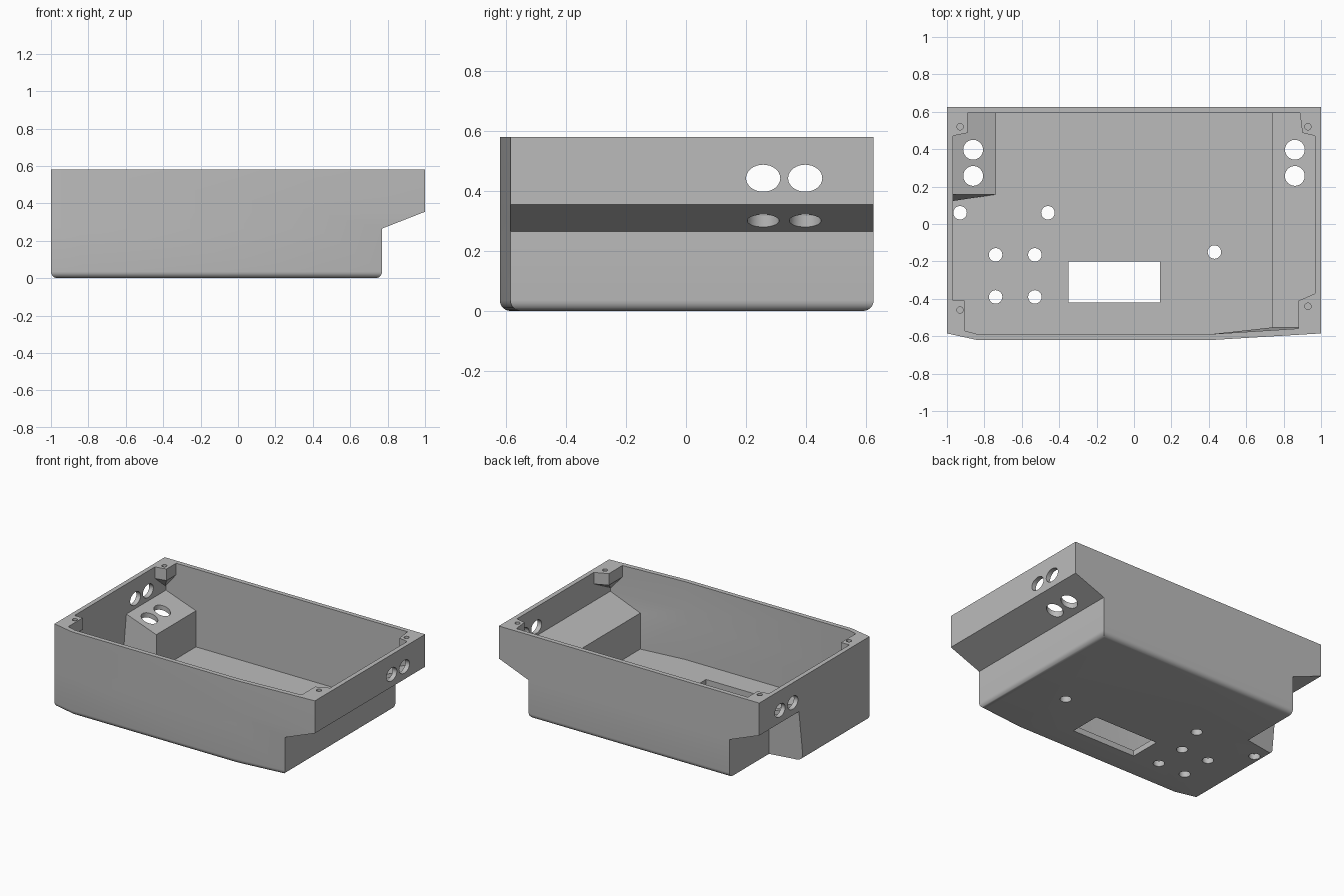
import bpy, bmesh, math
from mathutils import Matrix

cube = bpy.data.objects.get("Cube")
if cube:
    bpy.data.objects.remove(cube, do_unlink=True)

grey = bpy.data.materials.new("plain grey")
grey.use_nodes = True
COLOUR = (0.5, 0.5, 0.5, 1)
grey.diffuse_color = COLOUR
grey.node_tree.nodes["Principled BSDF"].inputs["Base Color"].default_value = COLOUR


def finish(bm, name):
    bmesh.ops.recalc_face_normals(bm, faces=bm.faces)
    mesh = bpy.data.meshes.new(name)
    bm.to_mesh(mesh)
    bm.free()
    mesh.materials.append(grey)
    obj = bpy.data.objects.new(name, mesh)
    bpy.context.collection.objects.link(obj)
    return obj


def loft(name, rings):
    """Closed solid through rings of equal point count."""
    bm = bmesh.new()
    loops = [[bm.verts.new(p) for p in ring] for ring in rings]
    n = len(loops[0])
    for a, b in zip(loops, loops[1:]):
        for i in range(n):
            j = (i + 1) % n
            bm.faces.new((a[i], a[j], b[j], b[i]))
    bm.faces.new(loops[0])
    bm.faces.new(loops[-1])
    return finish(bm, name)


def drill(name, centre, radius, depth, axis="Z", squash=1):
    bm = bmesh.new()
    turn = Matrix.Rotation(math.pi / 2, 4, "Y") if axis == "X" else Matrix()
    stretch = Matrix.Diagonal((squash, 1, 1, 1))
    bmesh.ops.create_cone(bm, cap_ends=True, segments=32, radius1=radius, radius2=radius,
                          depth=depth, matrix=Matrix.Translation(centre) @ turn @ stretch)
    return finish(bm, name)


def subtract(target, cutter):
    mod = target.modifiers.new("cut", "BOOLEAN")
    mod.operation = "DIFFERENCE"
    mod.solver = "EXACT"
    mod.object = cutter
    bpy.context.view_layer.objects.active = target
    bpy.ops.object.modifier_apply(modifier=mod.name)
    bpy.data.objects.remove(cutter, do_unlink=True)


def at(points, z):
    return [(x, y, z) for x, y in points]


def footprint(right, t=0.0):
    """Case outline with its right wall at a given x, walls moved in by t."""
    return [(-1 + t, 0.625 - t), (right - t, 0.625 - t), (right - t, -0.585 + t),
            (0.42, -0.62 + t), (-0.84, -0.62 + t), (-1 + t, -0.585 + t)]


STEP, WALL, TOP, R = 0.77, 0.032, 0.58, 0.035
LOW, HIGH = 0.265, 0.355

# Outer body: rounded bottom edge, narrow lower part, sloped overhang
rings = []
for i in range(7):
    a = math.pi / 2 * i / 6
    rings.append(at(footprint(STEP, R * (1 - math.sin(a))), R * (1 - math.cos(a))))
rings += [at(footprint(STEP), LOW), at(footprint(1), HIGH), at(footprint(1), TOP)]
body = loft("case_body", rings)

# Cavity, open at the top
cavity = loft("cavity", [at(footprint(STEP, WALL), 0.04), at(footprint(STEP, WALL), LOW + 0.025),
                         at(footprint(1, WALL), HIGH + 0.025), at(footprint(1, WALL), 0.7)])


def corner_wedge(name, grow):
    """Recess under the rear corner, with a sloped roof and a slanted end wall."""
    x, y, up = -STEP + grow, 0.19 - grow, 0.8 * grow
    far = HIGH + up + (HIGH - LOW) / (1 - STEP) * 0.1
    floor = [(-1.1, y - 0.055), (x, y), (x, 0.8), (-1.1, 0.8)]
    roof = [(-1.1, y, far), (x, y, LOW + up), (x, 0.8, LOW + up), (-1.1, 0.8, far)]
    return loft(name, [at(floor, -0.02), roof])


subtract(body, corner_wedge("recess", 0))
subtract(cavity, corner_wedge("recess_housing", WALL))

# Screw tabs in the corners, tapering into the walls below
tabs = [
    ((-1.02, 0.65), [(-1.02, 0.46), (-0.965, 0.472), (-0.89, 0.487), (-0.89, 0.65)]),
    ((1.02, 0.65), [(1.02, 0.46), (0.965, 0.472), (0.9, 0.487), (0.88, 0.65)]),
    ((-1.02, -0.65), [(-1.02, -0.41), (-0.905, -0.41), (-0.905, -0.57), (-0.82, -0.65)]),
    ((1.02, -0.65), [(1.02, -0.35), (0.96, -0.375), (0.88, -0.41), (0.88, -0.65)]),
]
for corner, edge in tabs:
    outline = [corner] + edge
    tip = [(corner[0] + 0.3 * (x - corner[0]), corner[1] + 0.3 * (y - corner[1]))
           for x, y in outline]
    subtract(cavity, loft("screw_tab", [at(tip, 0.39), at(outline, 0.5), at(outline, 0.8)]))

subtract(body, cavity)

# Screw holes
for x, y in [(-0.93, 0.52), (0.93, 0.52), (-0.93, -0.46), (0.93, -0.44)]:
    subtract(body, drill("screw_hole", (x, y, TOP), 0.017, 0.12))

# Socket holes in both side walls and both sloped ledges
for side in (-1, 1):
    for y in (0.257, 0.397):
        subtract(body, drill("side_hole", (side, y, 0.442), 0.057, 0.2, "X", 0.79))
        subtract(body, drill("ledge_hole", (side * 0.86, y, 0.3), 0.053, 0.22))

# Button holes and display window in the floor
buttons = [(-0.93, 0.06), (-0.46, 0.06), (0.43, -0.15)]
buttons += [(x, y) for x in (-0.74, -0.53) for y in (-0.165, -0.39)]
for x, y in buttons:
    subtract(body, drill("button_hole", (x, y, 0.02), 0.036, 0.1))
window = [(-0.35, -0.42), (0.14, -0.42), (0.14, -0.2), (-0.35, -0.2)]
subtract(body, loft("window", [at(window, -0.1), at(window, 0.1)]))

# Smooth rounded edges, keep corners crisp
bpy.ops.object.select_all(action="DESELECT")
body.select_set(True)
bpy.context.view_layer.objects.active = body
bpy.ops.object.shade_smooth_by_angle(angle=math.radians(30))
